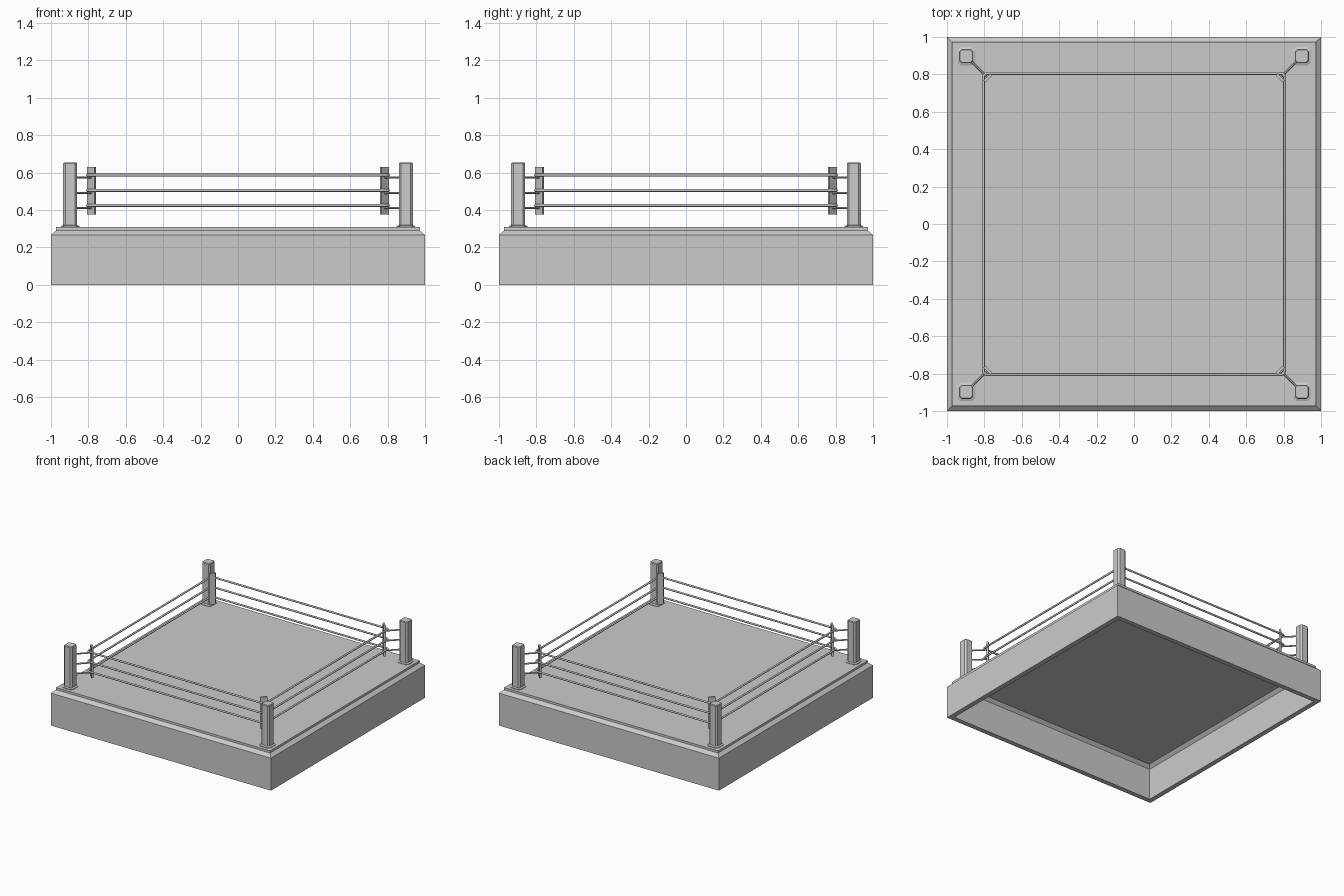
import bpy, bmesh
from math import pi, cos, sin
from mathutils import Vector

if "Cube" in bpy.data.objects:
    bpy.data.objects.remove(bpy.data.objects["Cube"])


def finish(bm, name, smooth=False):
    bmesh.ops.recalc_face_normals(bm, faces=bm.faces)
    me = bpy.data.meshes.new(name)
    bm.to_mesh(me)
    bm.free()
    ob = bpy.data.objects.new(name, me)
    bpy.context.collection.objects.link(ob)
    if smooth:
        me.shade_smooth()
    return ob


def loft(name, rings, closed=False, smooth=False):
    """Skin equal-length rings; cap the ends unless closed into a loop."""
    bm = bmesh.new()
    vs = [[bm.verts.new(p) for p in r] for r in rings]
    n = len(vs[0])
    pairs = list(zip(vs, vs[1:]))
    if closed:
        pairs.append((vs[-1], vs[0]))
    for a, b in pairs:
        for i in range(n):
            j = (i + 1) % n
            bm.faces.new((a[i], a[j], b[j], b[i]))
    if not closed:
        bm.faces.new(vs[0])
        bm.faces.new(vs[-1])
    return finish(bm, name, smooth)


def square(h, z):
    return [(-h, -h, z), (h, -h, z), (h, h, z), (-h, h, z)]


def octagon(cx, cy, h, c, z):
    k = h - c
    return [(cx + x, cy + y, z) for x, y in
            ((k, -h), (h, -k), (h, k), (k, h), (-k, h), (-h, k), (-h, -k), (-k, -h))]


# hollow platform: ceiling, inner walls, rim, outer walls, sloped shoulder, mat edge and top
profile = [(0.93, 0.28), (0.955, 0.255), (0.96, 0), (1, 0), (1, 0.267),
           (0.972, 0.291), (0.972, 0.309)]
loft("platform", [square(h, z) for h, z in profile])

rope_heights = (0.425, 0.505, 0.587)

for sx, sy, tag in ((1, 1, "back_right"), (-1, 1, "back_left"),
                    (-1, -1, "front_left"), (1, -1, "front_right")):
    # corner post with a base flange and a softened top
    post = [(0.05, 0.018, 0.305), (0.05, 0.018, 0.314), (0.0375, 0.012, 0.319),
            (0.0375, 0.012, 0.648), (0.033, 0.010, 0.653)]
    loft("post_" + tag, [octagon(sx * 0.897, sy * 0.897, h, c, z) for h, c, z in post])

    # padded board set diagonally across the ropes' corner
    out = Vector((sx, sy, 0)).normalized()
    side = Vector((-out.y, out.x, 0))
    centre = Vector((sx * 0.781, sy * 0.781, 0))
    outline = [(-0.028, 0.008), (-0.022, -0.008), (0.022, -0.008), (0.028, 0.008)]
    loft("corner_pad_" + tag, [[centre + side * a + out * b + Vector((0, 0, z))
                                for a, b in outline] for z in (0.375, 0.63)])

    # turnbuckle rods from post to ropes
    for i, z in enumerate(rope_heights):
        rings = []
        for d in (0.875, 0.785):
            rings.append([Vector((sx * d, sy * d, z - 0.013))
                          + side * 0.006 * cos(k * pi / 3)
                          + Vector((0, 0, 0.006 * sin(k * pi / 3))) for k in range(6)])
        loft(f"turnbuckle_{tag}_{i + 1}", rings)

# ropes: closed square loops with rounded corners
for i, z in enumerate(rope_heights):
    r, radius, half = 0.018, 0.0075, 0.805
    rings = []
    for q, (sx, sy) in enumerate(((1, 1), (-1, 1), (-1, -1), (1, -1))):
        for s in range(4):
            a = q * pi / 2 + s * pi / 6
            d = Vector((cos(a), sin(a), 0))
            c = Vector((sx * (half - r), sy * (half - r), z)) + d * r
            rings.append([c + d * radius * cos(k * pi / 4)
                          + Vector((0, 0, radius * sin(k * pi / 4))) for k in range(8)])
    loft(f"rope_{i + 1}", rings, closed=True, smooth=True)
